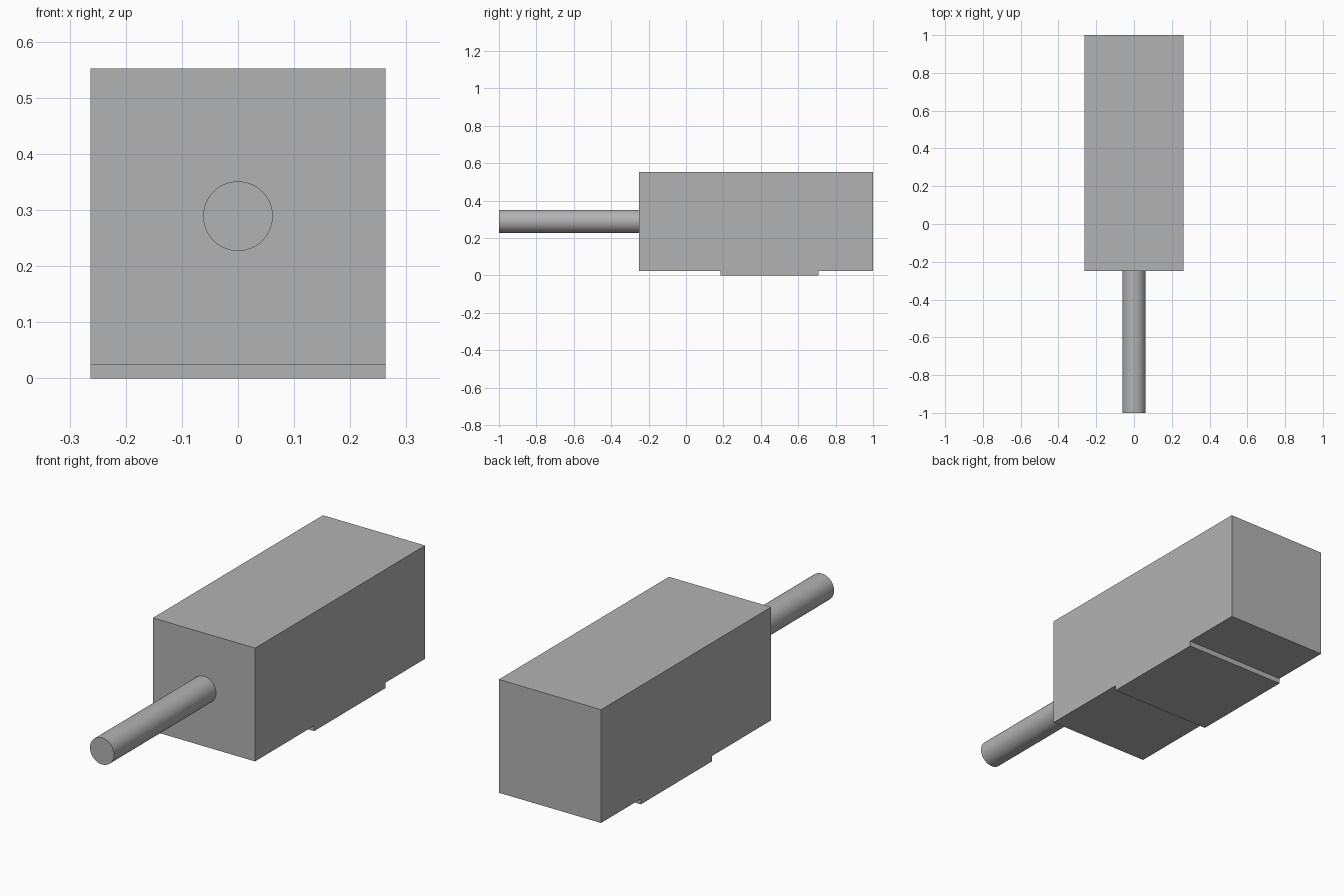
import bpy
import bmesh
import math
from mathutils import Matrix

cube = bpy.data.objects.get("Cube")
if cube:
    bpy.data.objects.remove(cube, do_unlink=True)

# Single grey finish
grey = bpy.data.materials.new("plain_grey")
grey.use_nodes = True
colour = (0.45, 0.45, 0.45, 1)
grey.diffuse_color = colour
grey.node_tree.nodes["Principled BSDF"].inputs["Base Color"].default_value = colour

HALF_WIDTH = 0.263
FRONT, BACK = -0.25, 1.0
BOTTOM, TOP = 0.025, 0.552
PAD_FRONT, PAD_BACK = 0.184, 0.708
ROD_RADIUS, ROD_Z = 0.062, 0.289


def add_part(name, bm):
    bmesh.ops.recalc_face_normals(bm, faces=bm.faces)
    mesh = bpy.data.meshes.new(name)
    bm.to_mesh(mesh)
    bm.free()
    mesh.materials.append(grey)
    part = bpy.data.objects.new(name, mesh)
    bpy.context.collection.objects.link(part)
    return part


# Body: side profile with a shallow raised pad underneath, extruded across x
profile = [(FRONT, BOTTOM), (PAD_FRONT, BOTTOM), (PAD_FRONT, 0), (PAD_BACK, 0),
           (PAD_BACK, BOTTOM), (BACK, BOTTOM), (BACK, TOP), (FRONT, TOP)]
bm = bmesh.new()
side = bm.faces.new([bm.verts.new((-HALF_WIDTH, y, z)) for y, z in profile])
extruded = bmesh.ops.extrude_face_region(bm, geom=[side])["geom"]
moved = [v for v in extruded if isinstance(v, bmesh.types.BMVert)]
bmesh.ops.translate(bm, verts=moved, vec=(2 * HALF_WIDTH, 0, 0))
add_part("body", bm)

# Rod: round shaft reaching forward from the body's front face
bm = bmesh.new()
length = FRONT + 1
placement = (Matrix.Translation((0, FRONT - length / 2, ROD_Z))
             @ Matrix.Rotation(math.pi / 2, 4, "X"))
bmesh.ops.create_cone(bm, cap_ends=True, segments=64, radius1=ROD_RADIUS,
                      radius2=ROD_RADIUS, depth=length, matrix=placement)
rod = add_part("rod", bm)
bpy.ops.object.select_all(action="DESELECT")
rod.select_set(True)
bpy.context.view_layer.objects.active = rod
bpy.ops.object.shade_smooth_by_angle(angle=math.radians(30))
